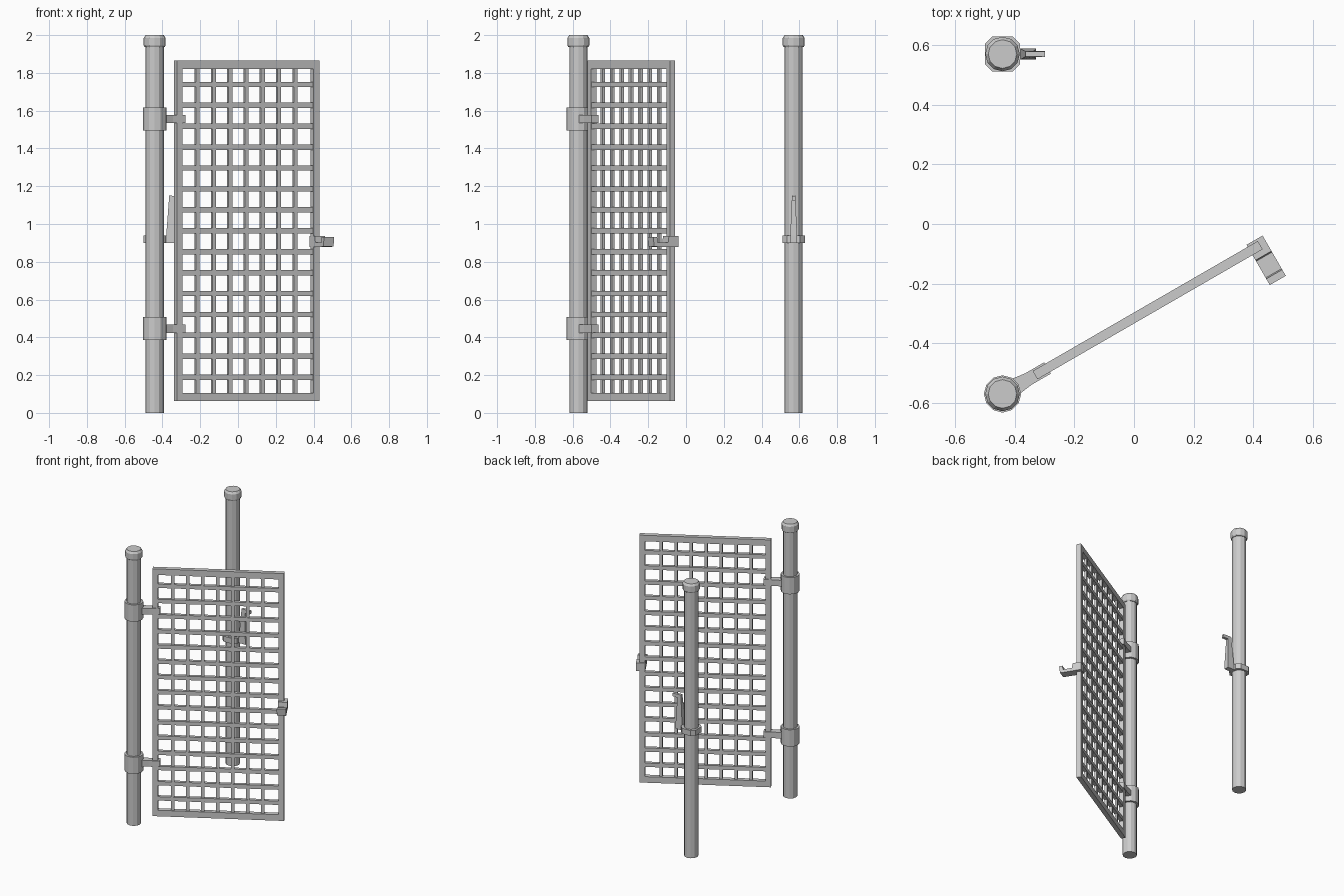
import bpy, bmesh
from math import radians, sin, cos, pi
from mathutils import Matrix

if "Cube" in bpy.data.objects:
    bpy.data.objects.remove(bpy.data.objects["Cube"])

PIVOT = (-0.441, -0.57)     # hinge post, also origin of the swung gate
CATCH = (-0.441, 0.57)      # opposite post
IDENT = Matrix.Identity(4)
GATE = Matrix.Translation((*PIVOT, 0)) @ Matrix.Rotation(radians(30), 4, 'Z')


def finish(name, bm, mat=IDENT):
    bmesh.ops.recalc_face_normals(bm, faces=bm.faces)
    me = bpy.data.meshes.new(name)
    bm.to_mesh(me)
    bm.free()
    ob = bpy.data.objects.new(name, me)
    ob.matrix_world = mat
    bpy.context.collection.objects.link(ob)
    return ob


def add_box(bm, x0, x1, y0, y1, z0, z1):
    m = Matrix.Translation(((x0 + x1) / 2, (y0 + y1) / 2, (z0 + z1) / 2))
    m = m @ Matrix.Diagonal((x1 - x0, y1 - y0, z1 - z0, 1))
    bmesh.ops.create_cube(bm, size=1, matrix=m)


def lathe(name, pos, rings, sides=12):
    # stack of (radius, z) rings, closed at both ends
    bm = bmesh.new()
    loops = [[bm.verts.new((pos[0] + r * cos(2 * pi * i / sides),
                            pos[1] + r * sin(2 * pi * i / sides), z))
              for i in range(sides)] for r, z in rings]
    for a, b in zip(loops, loops[1:]):
        for i in range(sides):
            j = (i + 1) % sides
            bm.faces.new((a[i], a[j], b[j], b[i]))
    bm.faces.new(loops[0])
    bm.faces.new(loops[-1])
    return finish(name, bm)


def prism(name, pts, vec, mat=IDENT):
    # extrude a closed 3D outline along vec
    bm = bmesh.new()
    f = bm.faces.new([bm.verts.new(p) for p in pts])
    ext = bmesh.ops.extrude_face_region(bm, geom=[f], use_keep_orig=True)
    bmesh.ops.translate(bm, vec=vec, verts=[v for v in ext['geom'] if isinstance(v, bmesh.types.BMVert)])
    return finish(name, bm, mat)


# posts and chamfered caps
for side, pos in (("hinge", PIVOT), ("catch", CATCH)):
    lathe(side + "_post", pos, [(0.048, 0), (0.048, 1.95)])
    lathe(side + "_post_cap", pos, [(0.053, 1.937), (0.058, 1.945), (0.058, 1.985), (0.048, 2.0)])

# gate frame
U0, U1, Z0, Z1, T = 0.126, 0.998, 0.062, 1.865, 0.016
bm = bmesh.new()
add_box(bm, U0, U0 + 0.036, -T, T, Z0, Z1)
add_box(bm, U1 - 0.036, U1, -T, T, Z0, Z1)
add_box(bm, U0 + 0.036, U1 - 0.036, -T, T, Z0, Z0 + 0.044)
add_box(bm, U0 + 0.036, U1 - 0.036, -T, T, Z1 - 0.044, Z1)
finish("gate_frame", bm, GATE)

# lattice of upright and cross bars
bm = bmesh.new()
for i in range(7):
    u = 0.558 + (i - 3) * 0.0995
    add_box(bm, u - 0.011, u + 0.011, -0.008, 0.008, Z0 + 0.03, Z1 - 0.03)
finish("gate_upright_bars", bm, GATE)
bm = bmesh.new()
for i in range(15):
    z = 0.964 + (i - 7) * 0.1107
    add_box(bm, U0 + 0.02, U1 - 0.02, -0.012, 0.012, z - 0.014, z + 0.014)
finish("gate_cross_bars", bm, GATE)

# hinge collars with tapering arms gripping the frame
for tag, z in (("lower", 0.446), ("upper", 1.556)):
    lathe(tag + "_hinge_collar", PIVOT, [(0.0625, z - 0.061), (0.0625, z + 0.061)])
    arm = [(0.04, -0.03), (0.10, -0.022), (0.175, -0.022),
           (0.175, 0.022), (0.10, 0.022), (0.04, 0.03)]
    prism(tag + "_hinge_arm", [(u, v, z - 0.022) for u, v in arm], (0, 0, 0.044), GATE)

# gate latch: block on the stile, low arm and upturned hook
latch = [(0.024, 0.878), (-0.04, 0.878), (-0.125, 0.88), (-0.132, 0.932), (-0.108, 0.932),
         (-0.104, 0.902), (-0.04, 0.902), (-0.036, 0.936), (0.024, 0.936)]
prism("gate_latch", [(0.959, v, z) for v, z in latch], (0.062, 0, 0), GATE)

# catch collar: square ring with cut corners
h, c = 0.059, 0.034
ring = [(h, -c), (h, c), (c, h), (-c, h), (-h, c), (-h, -c), (-c, -h), (c, -h)]
prism("catch_collar", [(CATCH[0] + x, CATCH[1] + y, 0.90) for x, y in ring], (0, 0, 0.04))

# catch lever: foot, leaning upright and hooked tip, narrowing upwards
side = [(-0.40, 0.90), (-0.328, 0.90), (-0.328, 0.94), (-0.336, 1.125), (-0.298, 1.125),
        (-0.298, 1.148), (-0.364, 1.15), (-0.38, 0.94), (-0.40, 0.94)]
lever = prism("catch_lever", [(x, CATCH[1] - 0.018, z) for x, z in side], (0, 0.036, 0))
for v in lever.data.vertices:
    k = 1 - 0.5 * max(0, (v.co.z - 0.94) / 0.21)
    v.co.y = CATCH[1] + (v.co.y - CATCH[1]) * k
